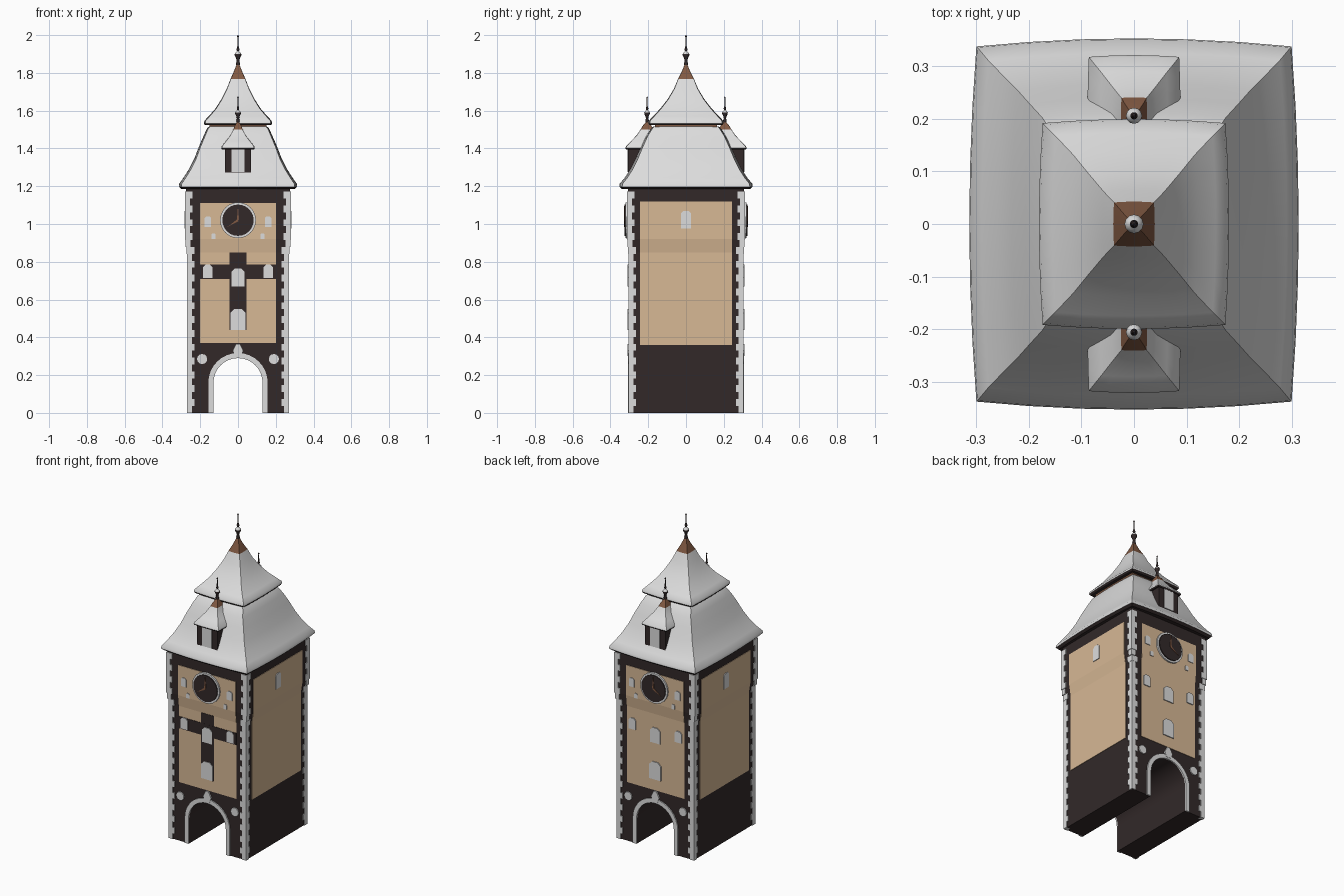
import bpy, bmesh, math

if "Cube" in bpy.data.objects:
    bpy.data.objects.remove(bpy.data.objects["Cube"])


def material(name, rgb):
    m = bpy.data.materials.new(name)
    m.diffuse_color = (*rgb, 1)
    m.use_nodes = True
    m.node_tree.nodes["Principled BSDF"].inputs["Base Color"].default_value = m.diffuse_color
    return m


DARK = material("dark stone", (0.032, 0.022, 0.022))
BEIGE = material("beige plaster", (0.68, 0.48, 0.30))
WHITE = material("pale white", (0.72, 0.72, 0.72))
BROWN = material("copper brown", (0.22, 0.10, 0.055))


def make(name, verts, faces, mats, rule=None, smooth=None):
    bm = bmesh.new()
    vs = [bm.verts.new(v) for v in verts]
    for f in faces:
        bm.faces.new([vs[i] for i in f])
    bmesh.ops.recalc_face_normals(bm, faces=bm.faces)
    bm.normal_update()
    if rule:
        for f in bm.faces:
            f.material_index = rule(f.calc_center_median(), f.normal)
    me = bpy.data.meshes.new(name)
    bm.to_mesh(me)
    bm.free()
    for m in mats:
        me.materials.append(m)
    ob = bpy.data.objects.new(name, me)
    bpy.context.collection.objects.link(ob)
    if smooth:
        bpy.ops.object.select_all(action='DESELECT')
        bpy.context.view_layer.objects.active = ob
        ob.select_set(True)
        bpy.ops.object.shade_smooth_by_angle(angle=math.radians(smooth))
    return ob


def bridge(rings):
    """Skin equal closed rings, capping both ends."""
    n = len(rings[0])
    verts = [p for r in rings for p in r]
    faces = [[k * n + i, k * n + (i + 1) % n, (k + 1) * n + (i + 1) % n, (k + 1) * n + i]
             for k in range(len(rings) - 1) for i in range(n)]
    faces += [list(range(n)), list(range(len(verts) - n, len(verts)))]
    return verts, faces


def box(name, x, y, z, mat):
    rings = [[(x[0], y[0], h), (x[1], y[0], h), (x[1], y[1], h), (x[0], y[1], h)] for h in z]
    return make(name, *bridge(rings), [mat])


def half(z):
    """Half width and half depth of the tower at a height (upper storey juts out)."""
    t = min(1, max(0, (z - 0.85) / 0.07))
    return 0.265 + 0.011 * t, 0.3 + 0.008 * t


def plate(name, pts, side, d, mat):
    """Thin plate lying on one wall of the tower, outline in (along, height)."""
    def at(u, z, e):
        hx, hy = half(z)
        return {"front": (u, -hy - e, z), "back": (u, hy + e, z),
                "right": (hx + e, u, z), "left": (-hx - e, u, z)}[side]
    rings = [[at(u, z, e) for u, z in pts] for e in (-0.002, d)]
    return make(name + "_" + side, *bridge(rings), [mat])


def rect(u, z0, z1, w):
    return [(u - w, z0), (u + w, z0), (u + w, z1), (u - w, z1)]


def window(u, z0, z1, w):
    c = w * 0.5
    return [(u - w, z0), (u + w, z0), (u + w, z1 - c), (u + c, z1), (u - c, z1), (u - w, z1 - c)]


def circle(u, z, r, n=24):
    return [(u + r * math.cos(i * math.tau / n), z + r * math.sin(i * math.tau / n)) for i in range(n)]


def arch(r, spring):
    return [(-r, 0)] + [(-r * math.cos(i * math.pi / 16), spring + r * math.sin(i * math.pi / 16))
                        for i in range(17)] + [(r, 0)]


# Gate storey with the passage cut through, and the storeys above
hx, hy = half(0)
gate = [(hx, 0), (hx, 0.36), (-hx, 0.36), (-hx, 0)] + arch(0.13, 0.16)
make("gate_storey", *bridge([[(u, y, z) for u, z in gate] for y in (-hy, hy)]), [DARK], smooth=30)
make("tower_body", *bridge([[(sx * half(z)[0], sy * half(z)[1], z)
                            for sx, sy in ((-1, -1), (1, -1), (1, 1), (-1, 1))]
                           for z in (0.36, 0.85, 0.92, 1.21)]), [DARK])

# Toothed corner stones
for sx in (-1, 1):
    for sy in (-1, 1):
        for i in range(32):
            z0, w = i * 0.0366, 0.036 if i % 2 else 0.022
            X, Y = half(z0 + 0.018)
            box("corner_stone", sorted((sx * (X + 0.005), sx * (X - w))),
                sorted((sy * (Y + 0.005), sy * (Y - w))), (z0, z0 + 0.0366), WHITE)

# Plaster panels, split where the wall juts out
for side, w, z0, z1 in (("front", 0.2, 0.37, 1.11), ("back", 0.2, 0.37, 1.11),
                        ("left", 0.243, 0.36, 1.12), ("right", 0.243, 0.36, 1.12)):
    for a, b in ((z0, 0.85), (0.85, 0.92), (0.92, z1)):
        plate("plaster_panel", rect(0, a, b, w), side, 0.003, BEIGE)

# Side windows
for side in ("left", "right"):
    plate("side_window", window(0, 0.975, 1.07, 0.026), side, 0.007, WHITE)

# Timber cross, on the front only
plate("cross_upright", rect(0, 0.44, 0.85, 0.045), "front", 0.005, DARK)
plate("cross_beam", rect(0, 0.71, 0.785, 0.2), "front", 0.0055, DARK)

# Details shared by front and back
for side in ("front", "back"):
    inner, outer = arch(0.13, 0.16), arch(0.157, 0.16)
    plate("arch_trim", outer + inner[::-1], side, 0.007, WHITE)
    plate("keystone", [(-0.018, 0.3), (0.018, 0.3), (0.028, 0.33), (0.01, 0.365),
                       (-0.01, 0.365), (-0.028, 0.33)], side, 0.009, WHITE)
    plate("lower_window", window(0, 0.44, 0.55, 0.04), side, 0.009, WHITE)
    plate("middle_window", window(0, 0.67, 0.765, 0.034), side, 0.009, WHITE)
    for s in (-1, 1):
        plate("roundel", circle(s * 0.19, 0.285, 0.027, 12), side, 0.007, WHITE)
        plate("beam_window", window(s * 0.16, 0.715, 0.785, 0.024), side, 0.009, WHITE)
        plate("upper_window", window(s * 0.16, 0.985, 1.04, 0.018), side, 0.007, WHITE)
        plate("small_window", window(s * 0.13, 0.92, 0.95, 0.011), side, 0.007, WHITE)
    # Clock
    plate("clock_rim", circle(0, 1.02, 0.095), side, 0.012, WHITE)
    plate("clock_face", circle(0, 1.02, 0.083), side, 0.018, DARK)
    plate("clock_hand_long", [(-0.006, 1.02), (0.006, 1.02), (0, 1.095)], side, 0.021, BROWN)
    plate("clock_hand_short", [(0.004, 1.015), (-0.004, 1.025), (-0.055, 0.985)], side, 0.021, BROWN)


def roof(name, profile, cy, bow, tip, n=6):
    """Bell-shaped hipped roof from (half x, half y, z) rings with slightly bowed sides."""
    rings = []
    for X, Y, z in profile:
        ring = []
        for dx, dy in ((0, -1), (1, 0), (0, 1), (-1, 0)):
            for i in range(n):
                t = -1 + 2 * i / n
                b = 1 + bow * (1 - t * t)
                px, py = (-dy * t, dy * b) if dy else (dx * b, dx * t)
                ring.append((px * X, cy + py * Y, z))
        rings.append(ring)

    def rule(c, nrm):
        return 2 if c.z > tip else (1 if nrm.z < -0.5 else 0)
    return make(name, *bridge(rings), [WHITE, DARK, BROWN], rule, 40)


# Main roof, its neck band and the upper roof with copper tip
roof("lower_roof", [(0.262, 0.296, 1.19), (0.288, 0.325, 1.185), (0.3, 0.338, 1.197),
                    (0.298, 0.336, 1.213), (0.278, 0.312, 1.243), (0.249, 0.282, 1.29),
                    (0.222, 0.255, 1.345), (0.198, 0.228, 1.41), (0.175, 0.203, 1.465),
                    (0.158, 0.178, 1.505), (0.148, 0.168, 1.515)], 0, 0.045, 9)
box("neck_band", (-0.15, 0.15), (-0.165, 0.165), (1.505, 1.53), BROWN)
roof("upper_roof", [(0.14, 0.155, 1.528), (0.168, 0.185, 1.523), (0.174, 0.192, 1.533),
                    (0.171, 0.189, 1.547), (0.15, 0.168, 1.57), (0.116, 0.132, 1.61),
                    (0.085, 0.094, 1.66), (0.058, 0.062, 1.715), (0.038, 0.041, 1.768),
                    (0.02, 0.02, 1.81), (0.007, 0.007, 1.845)], 0, 0.04, 1.77)


def finial(name, y, z0, h, fat):
    """Turned spike with a snow-capped ball."""
    prof = [(0.007, 0), (0.011, 0.12), (0.007, 0.2), (0.01, 0.28), (0.017, 0.36), (0.018, 0.41),
            (0.012, 0.46), (0.006, 0.5), (0.008, 0.56), (0.004, 0.64), (0.003, 0.92),
            (0.005, 0.96), (0.001, 1)]
    rings = [[(u, y + v, z0 + t * h) for u, v in circle(0, 0, r * fat, 12)] for r, t in prof]

    def rule(c, nrm):
        return 1 if 0.4 < (c.z - z0) / h < 0.5 else 0
    make(name, *bridge(rings), [DARK, WHITE], rule, 50)


finial("top_finial", 0, 1.83, 0.17, 1)

# Dormers front and back
for s in (-1, 1):
    box("dormer_walls", (-0.07, 0.07), sorted((s * 0.306, s * 0.15)), (1.27, 1.41), DARK)
    box("dormer_panel", (-0.034, 0.034), sorted((s * 0.311, s * 0.3)), (1.275, 1.405), WHITE)
    roof("dormer_roof", [(0.07, 0.1, 1.4), (0.082, 0.108, 1.395), (0.086, 0.112, 1.402),
                         (0.083, 0.108, 1.413), (0.062, 0.082, 1.44), (0.041, 0.055, 1.468),
                         (0.024, 0.034, 1.5), (0.017, 0.022, 1.52), (0.006, 0.006, 1.54)],
         s * 0.206, 0.03, 1.5)
    finial("dormer_finial", s * 0.206, 1.53, 0.145, 0.85)
